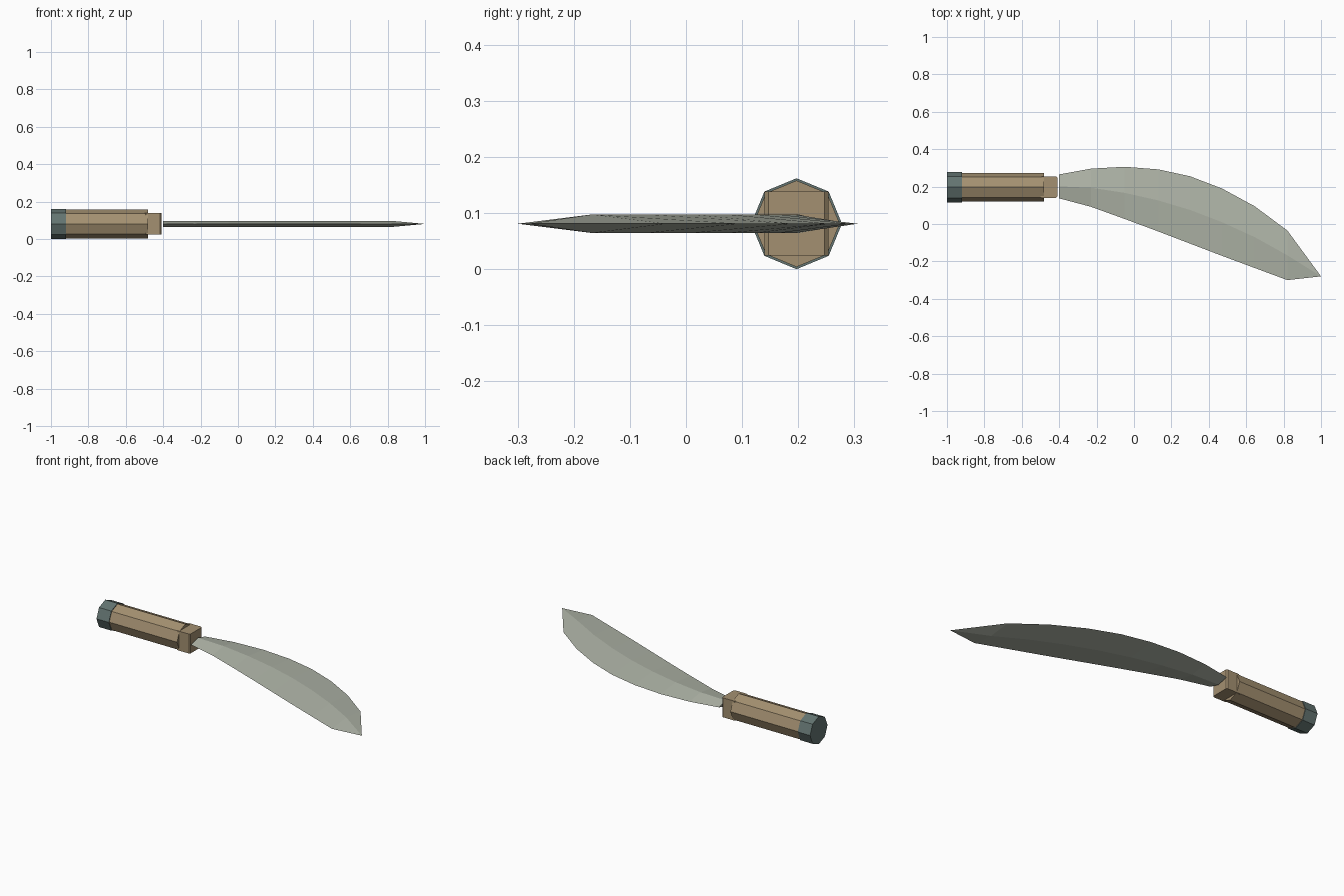
import bpy, bmesh, math
from mathutils import Matrix

if "Cube" in bpy.data.objects:
    bpy.data.objects.remove(bpy.data.objects["Cube"])

CY, CZ = 0.197, 0.081   # axis of the grip


def material(name, rgb):
    m = bpy.data.materials.new(name)
    m.diffuse_color = (*rgb, 1)
    m.use_nodes = True
    m.node_tree.nodes["Principled BSDF"].inputs["Base Color"].default_value = m.diffuse_color
    return m


WOOD = material("tan wood", (0.37, 0.28, 0.165))
CAP = material("grey green cap", (0.125, 0.175, 0.165))
STEEL = material("pale steel", (0.43, 0.46, 0.39))


def finish(name, bm, mat):
    bmesh.ops.recalc_face_normals(bm, faces=bm.faces)
    me = bpy.data.meshes.new(name)
    bm.to_mesh(me)
    bm.free()
    me.materials.append(mat)
    ob = bpy.data.objects.new(name, me)
    bpy.context.collection.objects.link(ob)
    return ob


def octagon_bar(name, x0, x1, r, mat):
    bm = bmesh.new()
    bmesh.ops.create_cone(bm, cap_ends=True, segments=8, radius1=r, radius2=r, depth=x1 - x0)
    # lay along x, one corner pointing straight up
    bm.transform(Matrix.Translation(((x0 + x1) / 2, CY, CZ)) @ Matrix.Rotation(math.pi / 2, 4, 'Y'))
    finish(name, bm, mat)


# Grip and pommel
octagon_bar("grip", -0.92, -0.48, 0.077, WOOD)
octagon_bar("pommel", -1.0, -0.92, 0.081, CAP)

# Collar: square block with chamfered upright edges
bm = bmesh.new()
bmesh.ops.create_cube(bm, size=1)
bm.transform(Matrix.Translation((-0.455, CY, CZ)) @ Matrix.Diagonal((0.09, 0.114, 0.114, 1)))
upright = [e for e in bm.edges if abs(e.verts[0].co.z - e.verts[1].co.z) > 0.1]
bmesh.ops.bevel(bm, geom=upright, offset=0.007, segments=1, affect='EDGES')
finish("collar", bm, WOOD)

# Blade: diamond sections (x, back edge y, cutting edge y) closing at the tip
stations = [(-0.40, 0.265, 0.137), (-0.23, 0.296, 0.092), (-0.05, 0.306, 0.027),
            (0.13, 0.292, -0.04), (0.30, 0.255, -0.105), (0.47, 0.19, -0.17),
            (0.645, 0.095, -0.235), (0.82, -0.035, -0.30)]
HALF = 0.0165
bm = bmesh.new()
rings = []
for x, back, edge in stations:
    mid = (back + edge) / 2
    rings.append([bm.verts.new((x, y, CZ + dz)) for y, dz in
                  ((back, 0), (mid, HALF), (edge, 0), (mid, -HALF))])
for a, b in zip(rings, rings[1:]):
    for i in range(4):
        j = (i + 1) % 4
        bm.faces.new((a[i], a[j], b[j], b[i]))
tip = bm.verts.new((1.0, -0.28, CZ))
for i in range(4):
    bm.faces.new((rings[-1][i], rings[-1][(i + 1) % 4], tip))
bm.faces.new(rings[0])
finish("blade", bm, STEEL)
